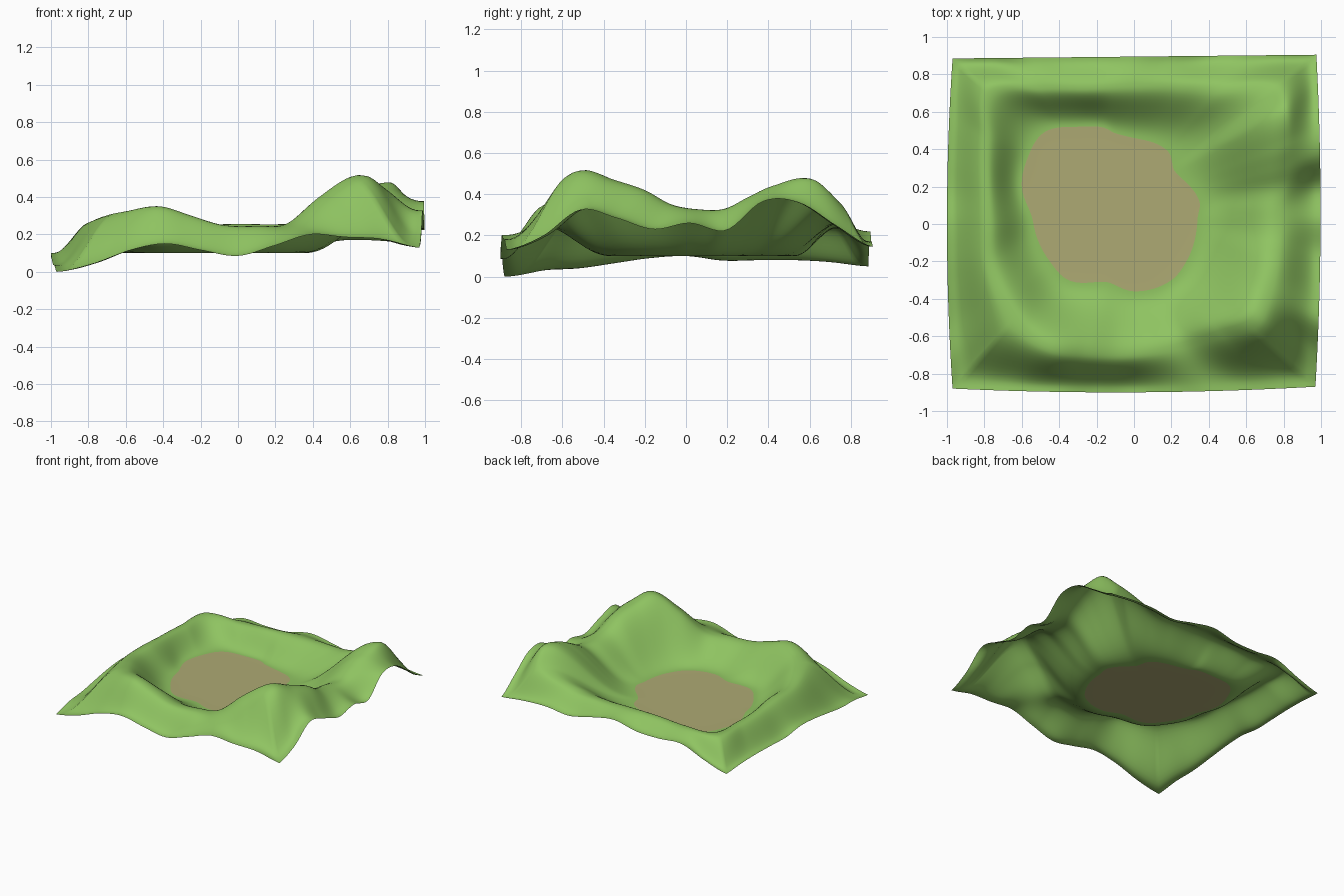
import bpy, bmesh, math

if "Cube" in bpy.data.objects:
    bpy.data.objects.remove(bpy.data.objects["Cube"])

CX, CY = -0.10, 0.08      # middle of the bare basin
FLOOR = 0.10              # basin height
PER_SIDE = 64             # spokes per side of the tile

# Basin outline (x, y), counter-clockwise
BASIN = [(.35, .12), (.22, .28), (.18, .39), (0, .46), (-.1, .485), (-.16, .515),
         (-.3, .52), (-.48, .49), (-.57, .35), (-.6, .2), (-.55, .05), (-.52, -.07),
         (-.45, -.2), (-.35, -.3), (-.15, -.31), (0, -.36), (.2, -.3), (.28, -.2), (.34, .03)]

# Ridge crest around the basin (x, y, z), counter-clockwise
RIDGE = [(.75, .08, .325), (.78, .19, .33), (.79, .3, .385), (.8, .42, .44), (.79, .6, .475),
         (.72, .72, .36), (.45, .72, .27), (.25, .73, .255), (0, .73, .255), (-.25, .72, .25),
         (-.5, .72, .235), (-.76, .7, .24), (-.78, .45, .24), (-.78, .2, .25), (-.77, 0, .265),
         (-.76, -.2, .27), (-.68, -.4, .30), (-.58, -.55, .325), (-.42, -.66, .35),
         (-.25, -.68, .30), (-.08, -.69, .25), (.1, -.67, .245), (.27, -.63, .26),
         (.45, -.57, .405), (.63, -.5, .515), (.7, -.35, .47), (.74, -.2, .42), (.75, -.07, .35)]

# Four sides of the tile: start corner, end corner, outward bulge, edge heights
SIDES = [
    ((-.97, -.88), (.97, -.87), (0, -.025),
     [0, .045, .115, .15, .115, .085, .14, .2, .185, .175, .13]),
    ((.97, -.87), (.975, .905), (.025, 0),
     [.13, .2, .325, .285, .23, .26, .225, .365, .36, .25, .145]),
    ((.975, .905), (-.97, .885), (0, 0),
     [.145, .165, .17, .15, .19, .22, .18, .175, .185, .11, .05]),
    ((-.97, .885), (-.97, -.88), (-.03, 0),
     [.05, .07, .08, .08, .078, .1, .09, .065, .04, .03, 0]),
]


def hermite(p0, p1, m0, m1, t):
    return ((2*t**3 - 3*t*t + 1)*p0 + (t**3 - 2*t*t + t)*m0
            + (3*t*t - 2*t**3)*p1 + (t**3 - t*t)*m1)


def curve(keys, x):
    """Smooth curve through sorted (x, value) keys."""
    i = 1
    while i < len(keys) - 3 and keys[i + 1][0] < x:
        i += 1
    (xa, a), (xb, b), (xc, c), (xd, d) = keys[i - 1:i + 3]
    w = xc - xb
    return hermite(b, c, (c - a)/(xc - xa)*w, (d - b)/(xd - xb)*w, (x - xb)/w)


def around(points, value):
    """Keys by angle about the basin middle, repeated so the curve closes."""
    keys = sorted((math.atan2(p[1] - CY, p[0] - CX), value(p)) for p in points)
    turn = 2*math.pi
    return ([(a - turn, v) for a, v in keys[-3:]] + keys
            + [(a + turn, v) for a, v in keys[:3]])


def radius(p):
    return math.hypot(p[0] - CX, p[1] - CY)


def smooth(t):
    t = min(1, max(0, t))
    return t*t*(3 - 2*t)


def inner(t):
    return smooth(t**1.15)               # gentle by the basin, steeper by the crest


def outer(t):
    return 0.7*smooth((t - .1)/.8) + 0.3*smooth(t)   # rounded crest, flat rim


basin_r = around(BASIN, radius)
ridge_r = around(RIDGE, radius)
ridge_z = around(RIDGE, lambda p: p[2])

# Rim of the tile
rim = []
for (x0, y0), (x1, y1), (bx, by), zs in SIDES:
    n = len(zs) - 1
    keys = [(-1, zs[0])] + list(enumerate(zs)) + [(n + 1, zs[-1])]
    for k in range(PER_SIDE):
        t = k/PER_SIDE
        b = 4*t*(1 - t)
        rim.append((x0 + (x1 - x0)*t + bx*b, y0 + (y1 - y0)*t + by*b, curve(keys, t*n)))

# Spokes from basin middle, over the ridge, down to the rim
N_FLOOR, N_IN, N_OUT = 5, 16, 16
bm = bmesh.new()
centre = bm.verts.new((CX, CY, FLOOR))
spokes = []
for x, y, ze in rim:
    a = math.atan2(y - CY, x - CX)
    re, rb = math.hypot(x - CX, y - CY), curve(basin_r, a)
    rr, zr = curve(ridge_r, a), curve(ridge_z, a)
    rr = min(rr, re - 0.08)
    prof = [(rb*i/N_FLOOR, FLOOR) for i in range(1, N_FLOOR + 1)]
    prof += [(rb + (rr - rb)*i/N_IN, FLOOR + (zr - FLOOR)*inner(i/N_IN))
             for i in range(1, N_IN + 1)]
    prof += [(rr + (re - rr)*i/N_OUT, zr + (ze - zr)*outer(i/N_OUT))
             for i in range(1, N_OUT + 1)]
    spokes.append([bm.verts.new((CX + r*math.cos(a), CY + r*math.sin(a), z)) for r, z in prof])

# Faces: bare earth inside the basin outline, grass outside
for s, t in zip(spokes, spokes[1:] + spokes[:1]):
    bm.faces.new((centre, s[0], t[0])).material_index = 1
    for i in range(len(s) - 1):
        f = bm.faces.new((s[i], s[i + 1], t[i + 1], t[i]))
        f.material_index = 1 if i < N_FLOOR - 1 else 0
for f in bm.faces:
    f.smooth = True

mesh = bpy.data.meshes.new("terrain")
bm.to_mesh(mesh)
bm.free()
for name, col in (("grass_green", (.275, .55, .12, 1)), ("bare_earth", (.42, .40, .172, 1))):
    m = bpy.data.materials.new(name)
    m.diffuse_color = col
    m.use_nodes = True
    m.node_tree.nodes["Principled BSDF"].inputs["Base Color"].default_value = m.diffuse_color
    mesh.materials.append(m)
bpy.context.collection.objects.link(bpy.data.objects.new("terrain", mesh))
